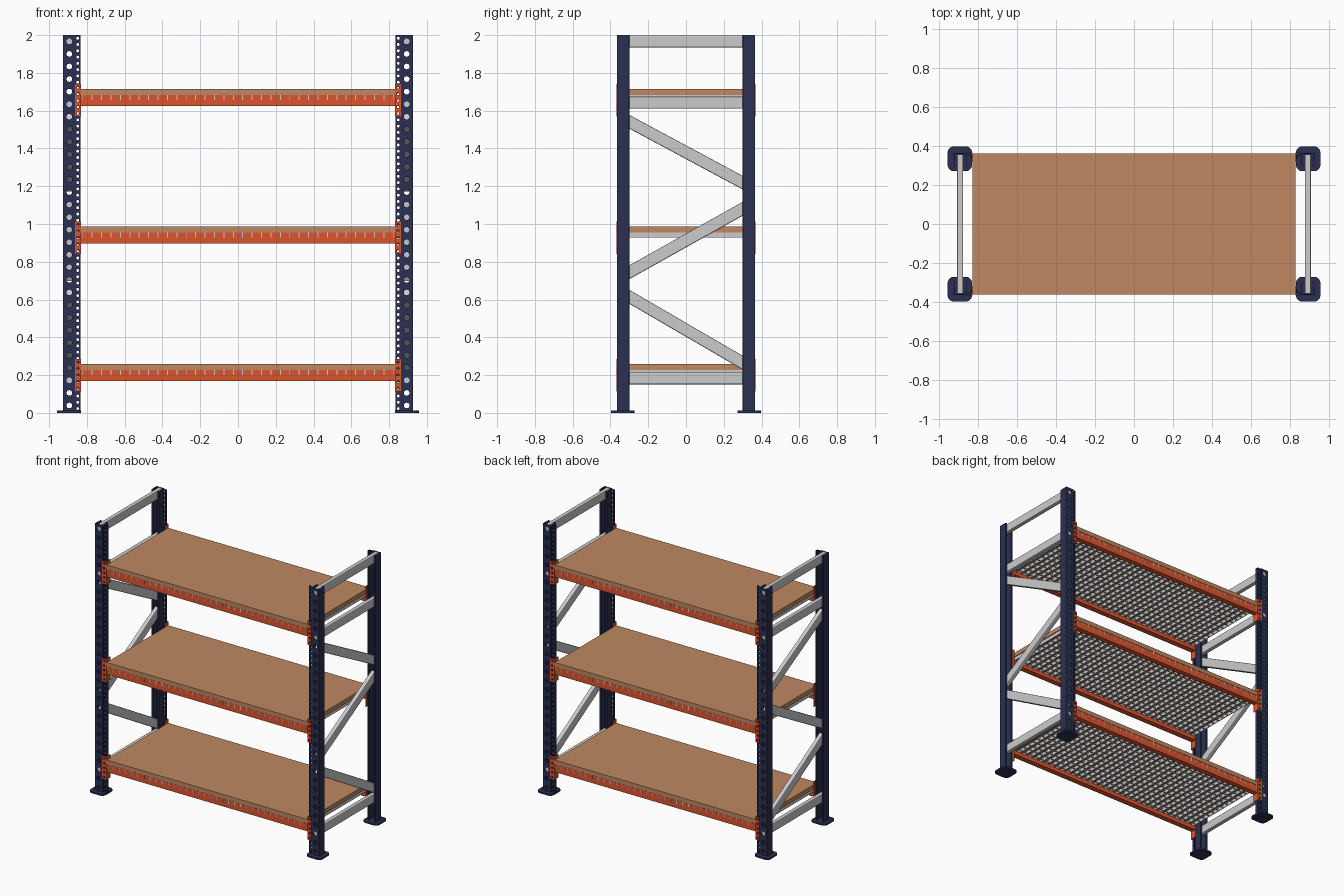
import bpy, bmesh, math
from mathutils import Matrix, Vector

if "Cube" in bpy.data.objects:
    bpy.data.objects.remove(bpy.data.objects["Cube"])


def material(name, rgb):
    m = bpy.data.materials.new(name)
    m.diffuse_color = (*rgb, 1)
    m.use_nodes = True
    m.node_tree.nodes["Principled BSDF"].inputs["Base Color"].default_value = m.diffuse_color
    return m


BLUE = material("dark_blue", (0.024, 0.03, 0.085))
ORANGE = material("orange", (0.72, 0.09, 0.03))
WOOD = material("wood", (0.52, 0.25, 0.12))


def finish(name, bm, mat=None, mirror=(False, False), solid=0):
    bmesh.ops.recalc_face_normals(bm, faces=bm.faces)
    me = bpy.data.meshes.new(name)
    bm.to_mesh(me)
    bm.free()
    ob = bpy.data.objects.new(name, me)
    bpy.context.collection.objects.link(ob)
    if mat:
        me.materials.append(mat)
    if solid:
        s = ob.modifiers.new("thickness", 'SOLIDIFY')
        s.thickness = solid
        s.offset = 0
    if any(mirror):
        m = ob.modifiers.new("mirror", 'MIRROR')
        m.use_axis = (*mirror, False)
        m.use_mirror_merge = False
    return ob


def box(bm, x0, x1, y0, y1, z0, z1):
    mat = Matrix.Translation(((x0 + x1) / 2, (y0 + y1) / 2, (z0 + z1) / 2)) \
        @ Matrix.Diagonal((x1 - x0, y1 - y0, z1 - z0, 1))
    return bmesh.ops.create_cube(bm, size=1, matrix=mat)["verts"]


def perforated(bm, x0, x1, y, z0, z1, n, r, sides=16):
    """Upright strip facing y with a column of n round holes."""
    cx, hw, hh = (x0 + x1) / 2, (x1 - x0) / 2, (z1 - z0) / n / 2
    new = []
    for i in range(n):
        cz = z0 + hh * (2 * i + 1)
        inner, outer = [], []
        for k in range(sides):
            c, s = math.cos(k * math.tau / sides), math.sin(k * math.tau / sides)
            q = max(abs(c), abs(s))
            inner.append(bm.verts.new((cx + r * c, y, cz + r * s)))
            outer.append(bm.verts.new((cx + hw * c / q, y, cz + hh * s / q)))
        for k in range(sides):
            j = (k + 1) % sides
            bm.faces.new((inner[k], outer[k], outer[j], inner[j]))
        new += inner + outer
    bmesh.ops.remove_doubles(bm, verts=new, dist=1e-5)


def sheet(bm, pts, z0, z1):
    """Vertical folded sheet following a plan path."""
    lo = [bm.verts.new((*p, z0)) for p in pts]
    hi = [bm.verts.new((*p, z1)) for p in pts]
    for i in range(len(pts) - 1):
        bm.faces.new((lo[i], lo[i + 1], hi[i + 1], hi[i]))


# Uprights: lipped channel with large holes, stepped strip with small holes
bm = bmesh.new()
perforated(bm, 0.862, 0.924, -0.362, 0.006, 2, 30, 0.015)
sheet(bm, [(0.862, -0.362), (0.862, -0.302), (0.875, -0.302)], 0.006, 2)
sheet(bm, [(0.924, -0.362), (0.924, -0.302), (0.911, -0.302)], 0.006, 2)
perforated(bm, 0.835, 0.862, -0.355, 0.006, 2, 60, 0.008, 8)
sheet(bm, [(0.835, -0.355), (0.835, -0.335)], 0.006, 2)
finish("uprights", bm, BLUE, (True, True), 0.004)

# Rounded base plates
bm = bmesh.new()
box(bm, 0.832, 0.957, -0.398, -0.272, 0, 0.012)
edges = [e for e in bm.edges if abs(e.verts[0].co.z - e.verts[1].co.z) > 0.01]
bmesh.ops.bevel(bm, geom=edges, offset=0.03, segments=5, profile=0.5, affect='EDGES')
finish("base_plates", bm, BLUE, (True, True))


# Frame bracing: rails and zigzag diagonals as (y, z) end points
def brace(name, a, b):
    bm = bmesh.new()
    a, b = Vector((0.893, *a)), Vector((0.893, *b))
    d = b - a
    box(bm, -0.016, 0.016, -d.length / 2, d.length / 2, -0.032, 0.032)
    bmesh.ops.bevel(bm, geom=[e for e in bm.edges
                              if abs(e.verts[0].co.y - e.verts[1].co.y) > 0.1],
                    offset=0.006, segments=2, profile=0.5, affect='EDGES')
    bmesh.ops.transform(bm, verts=bm.verts, matrix=Matrix.Translation((a + b) / 2)
                        @ Matrix.Rotation(math.atan2(d.z, d.y), 4, 'X'))
    finish(name, bm, None, (True, False))


for name, z in (("bottom_rail", 0.183), ("upper_rail", 1.643), ("top_rail", 1.967)):
    brace(name, (-0.357, z), (0.357, z))
for i, (z0, z1) in enumerate(((0.635, 0.245), (0.725, 1.10), (1.56, 1.20))):
    brace(f"diagonal_{i + 1}", (-0.335, z0), (0.335, z1))

# Shelf levels
for level, top in enumerate((0.26, 0.988, 1.715), 1):
    # Wooden board
    bm = bmesh.new()
    box(bm, -0.83, 0.83, -0.362, 0.362, top - 0.032, top)
    finish(f"board_{level}", bm, WOOD)

    # Steel grid under the board
    bm = bmesh.new()
    z0, z1 = top - 0.059, top - 0.0325
    for i in range(34):
        x = -0.822 + i * 1.644 / 33
        box(bm, x - 0.0025, x + 0.0025, -0.3615, 0.3615, z0, z1)
    for i in range(15):
        y = -0.355 + i * 0.71 / 14
        for z in (z0 + 0.001, z1 - 0.006):
            box(bm, -0.825, 0.825, y - 0.0025, y + 0.0025, z, z + 0.005)
    finish(f"grid_{level}", bm)

    # Stepped load beams, front and back
    bm = bmesh.new()
    prof = [(-0.361, -0.09), (-0.32, -0.09), (-0.32, -0.06), (-0.347, -0.06),
            (-0.347, -0.033), (-0.361, -0.033)]
    f = bm.faces.new([bm.verts.new((-0.833, y, top + z)) for y, z in prof])
    ext = bmesh.ops.extrude_face_region(bm, geom=[f], use_keep_orig=True)
    bmesh.ops.translate(bm, vec=(1.666, 0, 0),
                        verts=[v for v in ext["geom"] if isinstance(v, bmesh.types.BMVert)])
    finish(f"beams_{level}", bm, ORANGE, (False, True))

    # Angled beam end connectors with holes
    bm = bmesh.new()
    c0, c1 = top - 0.147, top + 0.026
    perforated(bm, 0.832, 0.862, -0.367, c0, c1, 5, 0.007, 8)
    sheet(bm, [(0.832, -0.367), (0.832, -0.318)], c0, c1)
    finish(f"connectors_{level}", bm, ORANGE, (True, True), 0.004)
